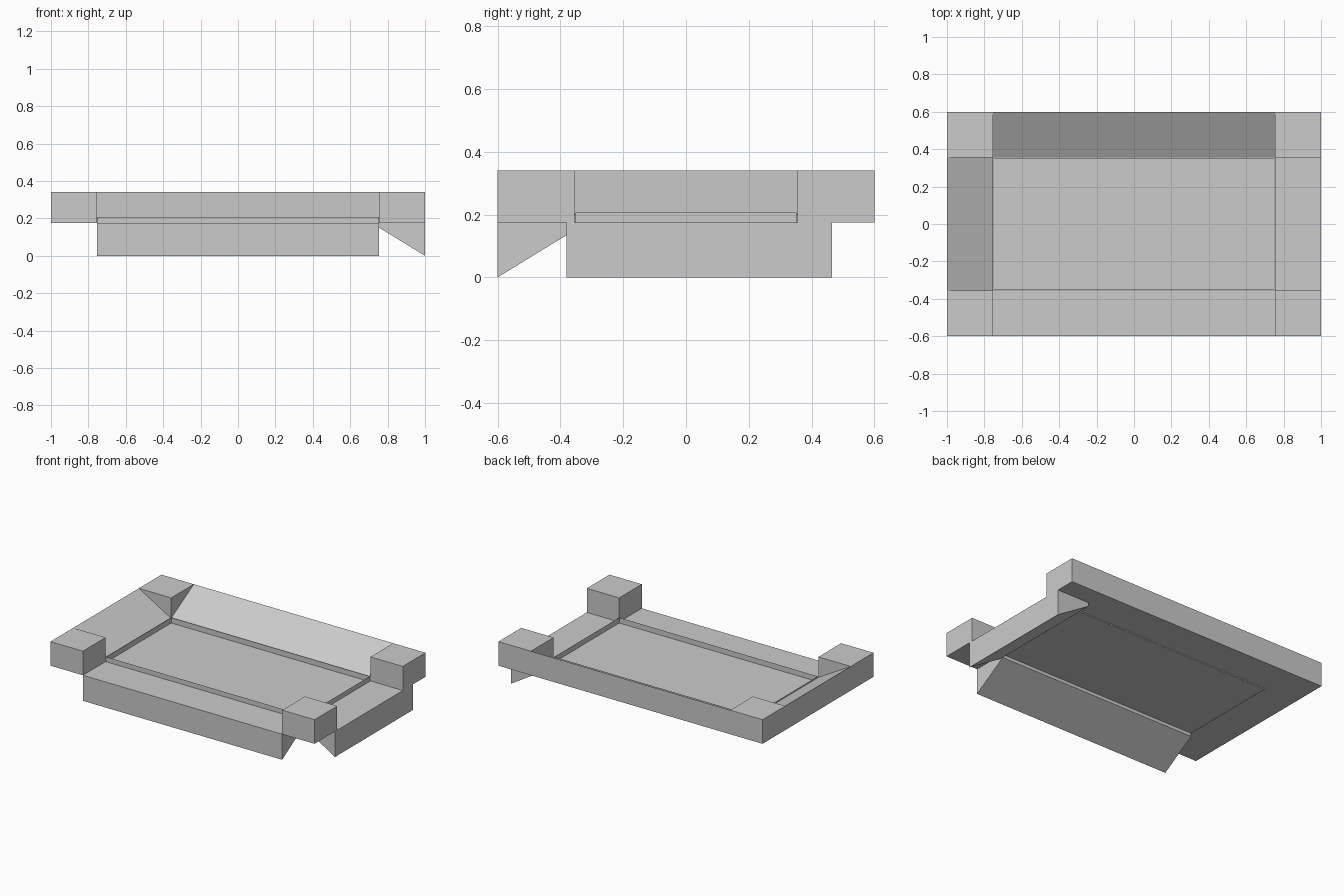
import bpy, bmesh

if "Cube" in bpy.data.objects:
    bpy.data.objects.remove(bpy.data.objects["Cube"])

W, D, T, M, B = 1.0, 0.6, 0.34, 0.175, 0.245   # half width, half depth, top, mid level, border width


def finish(bm, name):
    bmesh.ops.recalc_face_normals(bm, faces=bm.faces)
    me = bpy.data.meshes.new(name)
    bm.to_mesh(me)
    bm.free()
    ob = bpy.data.objects.new(name, me)
    bpy.context.collection.objects.link(ob)
    return ob


def box(name, x0, x1, y0, y1, z0, z1, open_top=False):
    bm = bmesh.new()
    bmesh.ops.create_cube(bm, size=1)
    for v in bm.verts:
        v.co = ((x0, x1)[v.co.x > 0], (y0, y1)[v.co.y > 0], (z0, z1)[v.co.z > 0])
    if open_top:
        top = [f for f in bm.faces if all(v.co.z > z1 - 1e-5 for v in f.verts)]
        bmesh.ops.delete(bm, geom=top, context='FACES_ONLY')
        me = bpy.data.meshes.new(name)
    return finish(bm, name)


def rim(name, profile, axis, a, b):
    """Sweep a (cross position, height) profile along x or y from a to b."""
    bm = bmesh.new()
    put = (lambda p, t: (t, p[0], p[1])) if axis == 'x' else (lambda p, t: (p[0], t, p[1]))
    face = bm.faces.new([bm.verts.new(put(p, a)) for p in profile])
    ext = bmesh.ops.extrude_face_region(bm, geom=[face])
    for v in ext['geom']:
        if isinstance(v, bmesh.types.BMVert):
            v.co['xyz'.index(axis)] = b
    return finish(bm, name)


def low(outer, s):      # flat top, sloping underside
    return [(s * outer, 0), (s * outer, M), (s * (outer - B), M), (s * (outer - B), 0.15)]


def high(outer, s):     # flat underside, sloping top
    return [(s * outer, T), (s * outer, M), (s * (outer - B), M), (s * (outer - B), 0.2)]


# Corner blocks
for sx, nx in ((-1, "left"), (1, "right")):
    for sy, ny in ((-1, "front"), (1, "back")):
        xs = sorted((sx * W, sx * (W - B)))
        ys = sorted((sy * D, sy * (D - B)))
        box(f"corner_{ny}_{nx}", *xs, *ys, M, T)

# Rims: front and right hang down, back and left rise up
rim("front_rim", low(D, -1), 'x', -(W - B), W - B)
rim("right_rim", low(W, 1), 'y', -0.38, 0.465)
rim("back_rim", high(D, 1), 'x', -(W - B), W - B)
rim("left_rim", high(W, -1), 'y', -0.38, 0.465)

# Shallow open tray in the middle
box("centre_tray", -0.752, 0.752, -0.352, 0.352, 0.17, 0.207, open_top=True)
